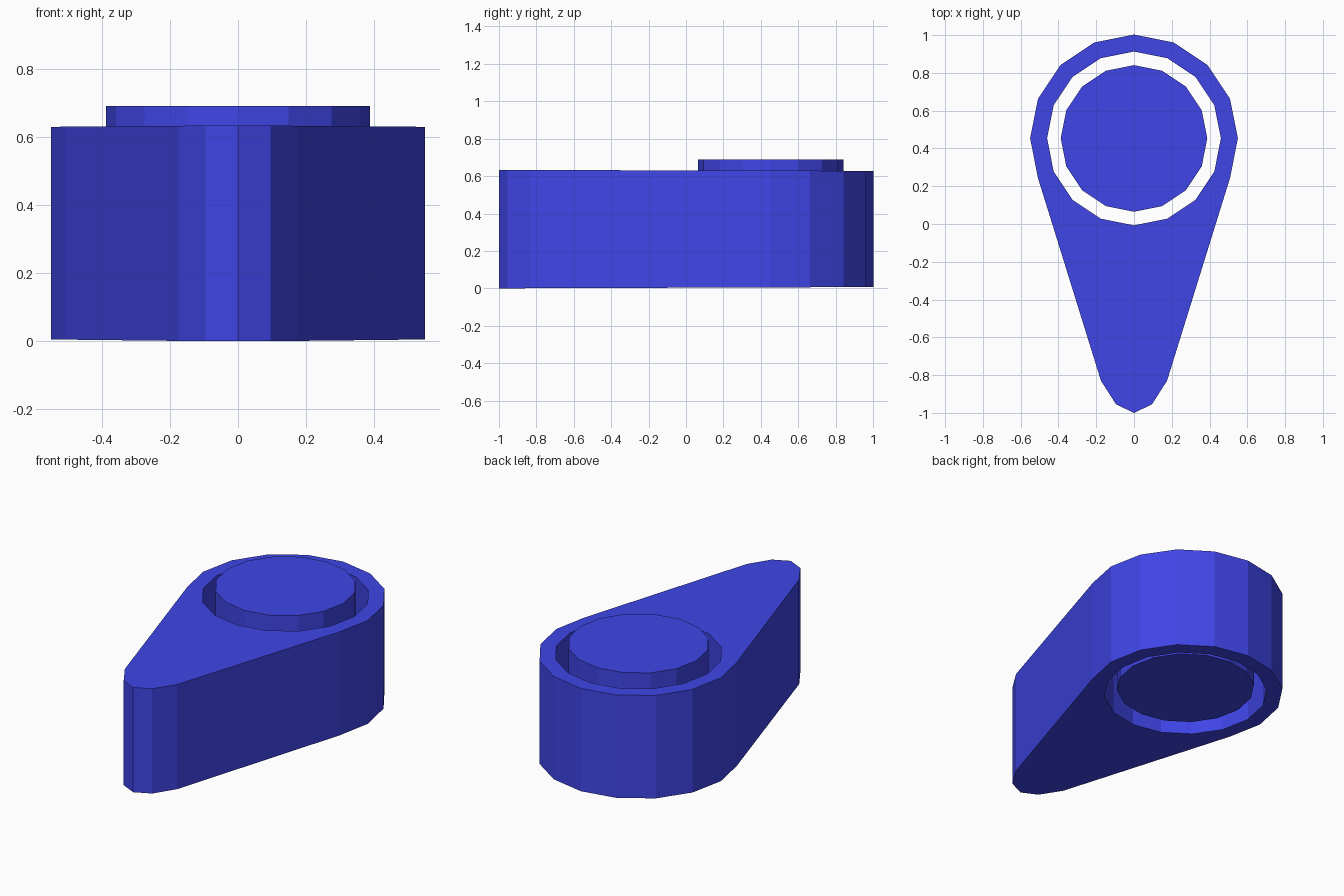
import bpy, bmesh
from math import cos, sin, tau

if "Cube" in bpy.data.objects:
    bpy.data.objects.remove(bpy.data.objects["Cube"])

SIDES = 16
CY = 0.453  # centre of the round end

mat = bpy.data.materials.new("blue")
mat.diffuse_color = (0.05, 0.06, 0.8, 1)
mat.use_nodes = True
mat.node_tree.nodes["Principled BSDF"].inputs["Base Color"].default_value = mat.diffuse_color


def circle(r):
    return [(r * cos(tau * i / SIDES), CY + r * sin(tau * i / SIDES)) for i in range(SIDES)]


def finish(bm, name):
    bmesh.ops.recalc_face_normals(bm, faces=bm.faces)
    mesh = bpy.data.meshes.new(name)
    bm.to_mesh(mesh)
    bm.free()
    mesh.materials.append(mat)
    obj = bpy.data.objects.new(name, mesh)
    bpy.context.collection.objects.link(obj)
    return obj


# Teardrop body: round end plus a narrow nose, with a through hole
outer = circle(0.55)
outer[10:15] = [(-0.175, -0.83), (-0.095, -0.955), (0, -1.0), (0.095, -0.955), (0.175, -0.83)]
hole = circle(0.46)


def bottom(y):
    return 0.0035 * (y + 1)


def top(y):
    return 0.633 - 0.0025 * (y + 1)


bm = bmesh.new()
# Four loops joined in a ring: outer bottom, outer top, hole top, hole bottom
loops = [[bm.verts.new((x, y, z(y))) for x, y in pts]
         for pts, z in ((outer, bottom), (outer, top), (hole, top), (hole, bottom))]
for k in range(4):
    a, b = loops[k], loops[(k + 1) % 4]
    for i in range(SIDES):
        j = (i + 1) % SIDES
        bm.faces.new((a[i], a[j], b[j], b[i]))
# Merge the coplanar quads' look: flat faces throughout
finish(bm, "teardrop_body")

# Loose round plug standing inside the hole, raised above the body
bm = bmesh.new()
low, high = [[bm.verts.new((x, y, z)) for x, y in circle(0.388)] for z in (0.04, 0.69)]
bm.faces.new(low)
bm.faces.new(high)
for i in range(SIDES):
    j = (i + 1) % SIDES
    bm.faces.new((low[i], low[j], high[j], high[i]))
finish(bm, "round_plug")
